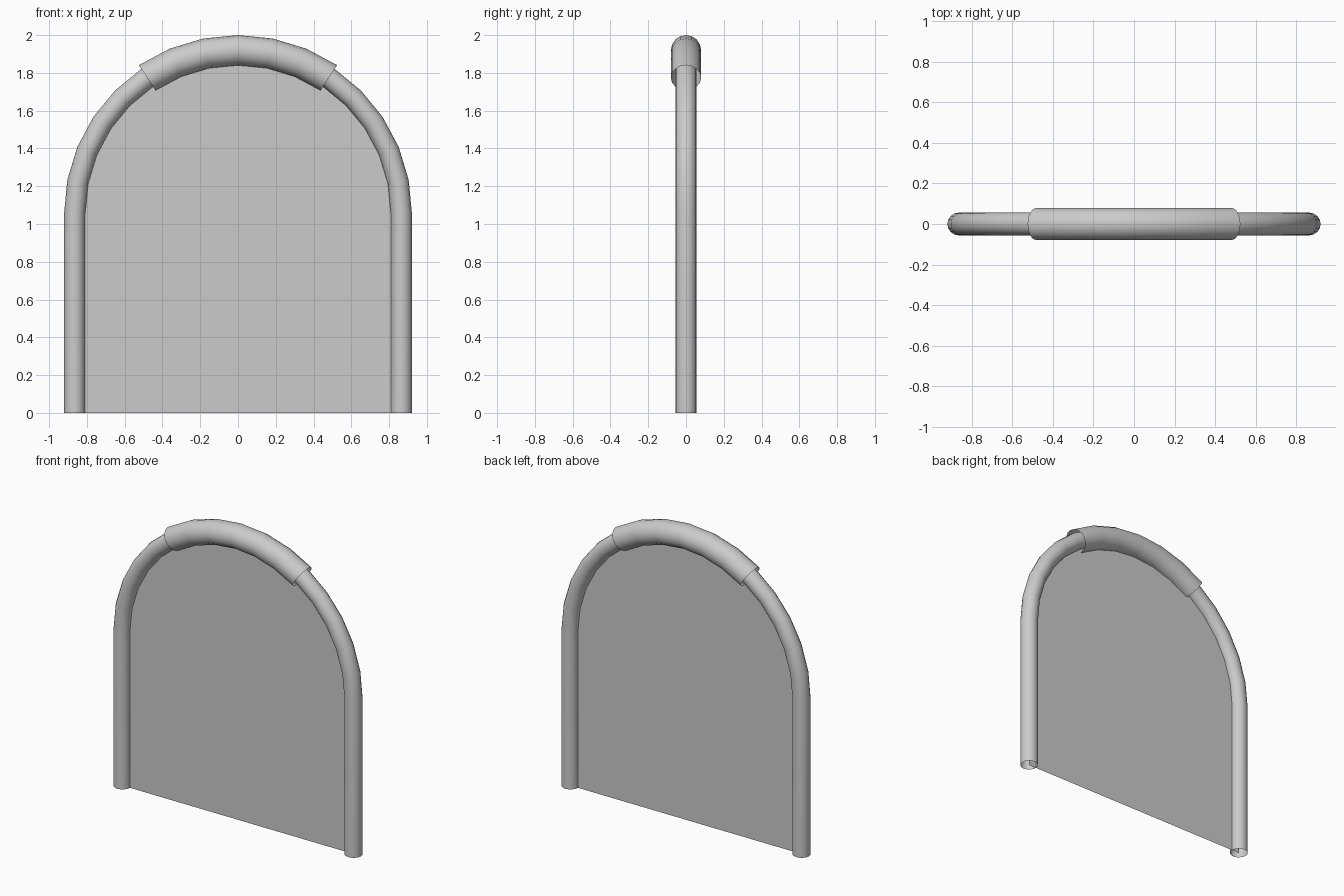
import bpy, bmesh
from math import sin, cos, pi, radians
from mathutils import Vector

if "Cube" in bpy.data.objects:
    bpy.data.objects.remove(bpy.data.objects["Cube"])

R, CZ = 0.865, 1.055      # arch centreline radius and centre height
STEP = pi / 16
SIDES = 16


def arc(first, last):
    """Arch stations as (centre, outward direction), right to left."""
    out = []
    for i in range(first, last + 1):
        d = Vector((cos(i * STEP), 0, sin(i * STEP)))
        out.append((Vector((0, 0, CZ)) + d * R, d))
    return out


def make_object(name, bm):
    mesh = bpy.data.meshes.new(name)
    bm.to_mesh(mesh)
    bm.free()
    obj = bpy.data.objects.new(name, mesh)
    bpy.context.collection.objects.link(obj)
    return obj


def tube(name, stations, radius):
    """Open-ended round tube swept through the stations."""
    bm = bmesh.new()
    rings = []
    for c, d in stations:
        rings.append([bm.verts.new(c + d * radius * cos(a) + Vector((0, radius * sin(a), 0)))
                      for a in (2 * pi * k / SIDES for k in range(SIDES))])
    for r0, r1 in zip(rings, rings[1:]):
        for k in range(SIDES):
            n = (k + 1) % SIDES
            bm.faces.new((r0[k], r0[n], r1[n], r1[k]))
    bm.normal_update()
    # make the wall face outward
    f = next(iter(bm.faces))
    c = (stations[0][0] + stations[1][0]) / 2
    if f.normal.dot(f.calc_center_median() - c) < 0:
        bmesh.ops.reverse_faces(bm, faces=bm.faces[:])
    obj = make_object(name, bm)
    bpy.ops.object.select_all(action='DESELECT')
    obj.select_set(True)
    bpy.context.view_layer.objects.active = obj
    bpy.ops.object.shade_smooth_by_angle(angle=radians(40))
    return obj


# Arched frame: two straight legs joined by a half circle
x = Vector((1, 0, 0))
path = [(Vector((R, 0, 0)), x)] + arc(0, 16) + [(Vector((-R, 0, 0)), -x)]
tube("arched_frame", path, 0.056)

# Thicker padded grip over the top of the arch
tube("top_sleeve", arc(5, 11), 0.08)

# Flat panel filling the frame
bm = bmesh.new()
bm.faces.new([bm.verts.new(c) for c, d in path])
bm.normal_update()
if next(iter(bm.faces)).normal.y > 0:
    bmesh.ops.reverse_faces(bm, faces=bm.faces[:])
make_object("panel", bm)
